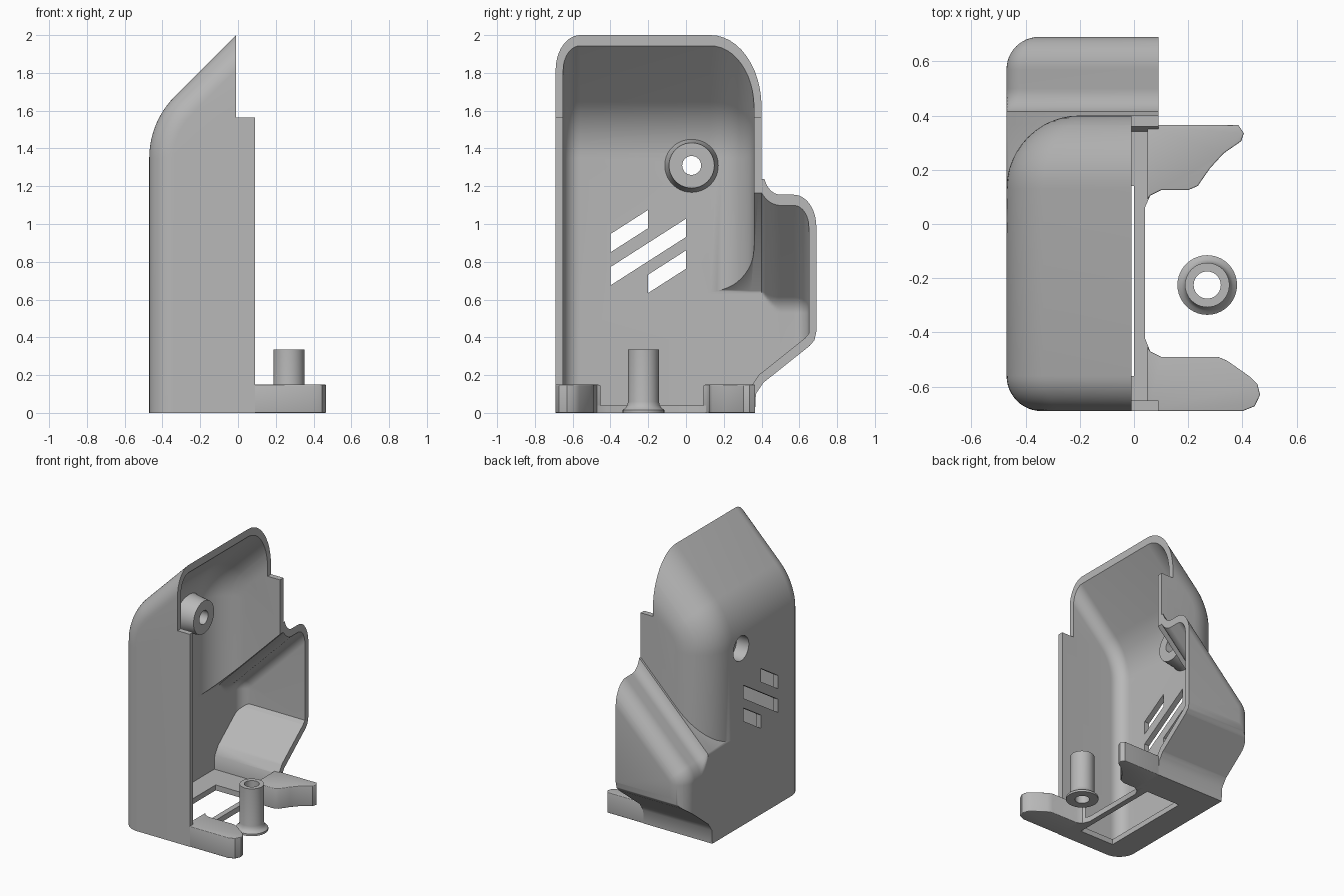
import bpy, bmesh, math
from mathutils import Vector

cube = bpy.data.objects.get("Cube")
if cube:
    bpy.data.objects.remove(cube)

grey = bpy.data.materials.new("plain grey")
grey.use_nodes = True
grey.diffuse_color = (0.48, 0.48, 0.48, 1)
grey.node_tree.nodes["Principled BSDF"].inputs["Base Color"].default_value = grey.diffuse_color

BACK, MOUTH, WALL = -0.47, 0.09, 0.04
UNDERSIDE = [(-1, 0), (0.365, 0), (0.37, 0.1), (0.41, 0.16), (0.655, 0.355), (0.68, 0.385), (0.69, 0.43)]


def make(name, rings):
    """Closed solid from matching rings of points, with flat end caps."""
    bm = bmesh.new()
    rows = [[bm.verts.new(p) for p in ring] for ring in rings]
    n = len(rows[0])
    for a, b in zip(rows, rows[1:]):
        for i in range(n):
            bm.faces.new((a[i], a[(i + 1) % n], b[(i + 1) % n], b[i]))
    bm.faces.new(rows[0])
    bm.faces.new(rows[-1][::-1])
    bmesh.ops.recalc_face_normals(bm, faces=bm.faces)
    mesh = bpy.data.meshes.new(name)
    bm.to_mesh(mesh)
    bm.free()
    mesh.materials.append(grey)
    ob = bpy.data.objects.new(name, mesh)
    bpy.context.collection.objects.link(ob)
    return ob


def prism(name, pts, axis, lo, hi):
    """Extrude a 2D outline along x, y or z."""
    def place(p, h):
        q = list(p)
        q.insert("xyz".index(axis), h)
        return Vector(q)
    return make(name, [[place(p, h) for p in pts] for h in (lo, hi)])


def box(name, x, y, z):
    return prism(name, [(x[0], y[0]), (x[1], y[0]), (x[1], y[1]), (x[0], y[1])], "z", *z)


def turned(name, profile, axis, u, v, n=40):
    """Stack of circles (radius, height) along an axis."""
    rings = []
    for r, h in profile:
        ring = []
        for i in range(n):
            a = math.tau * i / n
            p = [u + r * math.cos(a), v + r * math.sin(a)]
            p.insert("xyz".index(axis), h)
            ring.append(p)
        rings.append(ring)
    return make(name, rings)


def bake(ob):
    deps = bpy.context.evaluated_depsgraph_get()
    mesh = bpy.data.meshes.new_from_object(ob.evaluated_get(deps))
    ob.modifiers.clear()
    ob.data = mesh


def combine(ob, other, op):
    mod = ob.modifiers.new(op.lower(), "BOOLEAN")
    mod.operation, mod.solver, mod.object = op, "EXACT", other
    bake(ob)
    bpy.data.objects.remove(other)


def smooth(ob):
    bpy.ops.object.select_all(action="DESELECT")
    ob.select_set(True)
    bpy.context.view_layer.objects.active = ob
    bpy.ops.object.shade_smooth_by_angle(angle=math.radians(32))


def floor_height(y, t):
    y += 0.65 * t
    for (y0, z0), (y1, z1) in zip(UNDERSIDE, UNDERSIDE[1:]):
        if y <= y1:
            return z0 + (z1 - z0) * (y - y0) / (y1 - y0) + t
    return UNDERSIDE[-1][1] + t


def section(y, d, t, rise, bend, end):
    """Side outline at depth y: upright back, bend, 45 degree roof, moved inward by d."""
    zb = floor_height(y, t)
    cx = BACK + bend
    cz = cx + rise - bend * math.sqrt(2)
    pts = [(end, zb), (BACK + d, zb)]
    for i in range(13):
        a = math.pi * (1 - i / 48)
        pts.append((cx + (bend - d) * math.cos(a), cz + (bend - d) * math.sin(a)))
    pts.append((end, end + rise - d * math.sqrt(2)))
    return [(max(x, BACK + t), y, z) for x, z in pts]


def rounded(y, edge, r, t):
    """Inward shift that rounds the corner of radius r next to edge."""
    over = min(r, max(0, r - abs(edge - y)))
    return r - math.sqrt(max(0, r * r - over * over)) + t


def arc_stops(edge, r, sign, n=12):
    return [edge - sign * r * (1 - math.sin(math.pi / 2 * i / n)) for i in range(n + 1)]


def kinks(t, lo, hi):
    return [y - 0.65 * t for y, z in UNDERSIDE if lo < y - 0.65 * t < hi]


def main_body(t, end):
    lo, hi, r0, r1 = -0.69 + t, 0.40 - t, 0.13 - t, 0.27 - t
    ys = sorted(set(arc_stops(lo, r0, -1) + arc_stops(hi, r1, 1) + kinks(t, lo, hi)))
    return make("body", [section(y, rounded(y, lo, r0, 0) + rounded(y, hi, r1, t), t, 2.01, 0.46, end)
                         for y in ys])


def side_bulge(t, end):
    hi, r, fillet = 0.69 - t, 0.12 - t, 0.09 + t
    sweep = math.radians(50 if t else 70)
    low = 0.50 - fillet * math.sin(sweep)
    ys = [0.1] + [0.50 - fillet * math.sin(sweep * i / 8) for i in range(9)]
    ys = sorted(set(ys + arc_stops(hi, r, 1) + kinks(t, 0.1, hi)))

    def shift(y):
        if y < 0.50:
            s = (0.50 - max(y, low)) / fillet
            return t - fillet * (1 - math.sqrt(1 - s * s))
        return rounded(y, hi, r, t)
    return make("bulge", [section(y, shift(y), t, 1.065, 0.16, end) for y in ys])


# Hollow housing: rounded tall body with a wedge bulge on one side
shell = main_body(0, MOUTH)
shell.name = "housing_shell"
combine(shell, side_bulge(0, MOUTH), "UNION")
combine(shell, main_body(WALL, 0.3), "DIFFERENCE")
combine(shell, side_bulge(WALL, 0.3), "DIFFERENCE")

# Step in the open edge, notch between the feet, window in the floor
combine(shell, box("step", (-0.01, 0.5), (-1, 1), (1.565, 3)), "DIFFERENCE")
notch = [(0.2, -0.49), (0.1, -0.49), (0.06, -0.47), (0.04, -0.42), (0.04, 0.06), (0.06, 0.105), (0.1, 0.125), (0.2, 0.125)]
combine(shell, prism("notch", notch, "z", -0.1, 0.14), "DIFFERENCE")
combine(shell, box("window", (-0.28, 0.0), (-0.56, 0.14), (-0.1, 0.1)), "DIFFERENCE")

# Screw boss with counterbored hole
combine(shell, turned("boss", [(0.15, -0.45), (0.135, -0.41), (0.12, -0.3)], "x", 0.03, 1.31), "UNION")
combine(shell, turned("bore", [(0.09, -0.6), (0.09, -0.37)], "x", 0.03, 1.31), "DIFFERENCE")
combine(shell, turned("hole", [(0.05, -0.6), (0.05, -0.2)], "x", 0.03, 1.31), "DIFFERENCE")

# Slanted vents in the back wall
for y0, y1, z in ((-0.4, -0.2, 0.85), (-0.4, 0.0, 0.675), (-0.2, 0.0, 0.635)):
    up = 0.64 * (y1 - y0)
    slot = [(y0, z), (y1, z + up), (y1, z + up + 0.097), (y0, z + 0.097)]
    combine(shell, prism("slot", slot, "x", -0.6, -0.35), "DIFFERENCE")
smooth(shell)

# Two feet reaching out of the open side
feet = {
    "front_foot": [(0.05, -0.69), (0.4, -0.69), (0.445, -0.672), (0.465, -0.63), (0.455, -0.59),
                   (0.43, -0.565), (0.345, -0.505), (0.31, -0.49), (0.1, -0.49), (0.06, -0.47), (0.05, -0.45)],
    "rear_foot": [(0.05, 0.09), (0.06, 0.105), (0.1, 0.125), (0.2, 0.125), (0.235, 0.14), (0.28, 0.205),
                  (0.33, 0.26), (0.395, 0.305), (0.405, 0.335), (0.385, 0.365), (0.05, 0.365)],
}
for name, outline in feet.items():
    foot = prism(name, outline, "z", 0, 0.15)
    bev = foot.modifiers.new("soft_edges", "BEVEL")
    bev.width, bev.segments, bev.angle_limit = 0.012, 3, math.radians(60)
    bake(foot)
    smooth(foot)

# Free-standing hollow post with a flared base
post = turned("post", [(0.11, 0), (0.11, 0.015), (0.095, 0.027), (0.086, 0.04), (0.082, 0.06), (0.082, 0.335)],
              "z", 0.27, -0.225)
combine(post, turned("post_hole", [(0.05, -0.1), (0.05, 0.5)], "z", 0.27, -0.225), "DIFFERENCE")
smooth(post)
